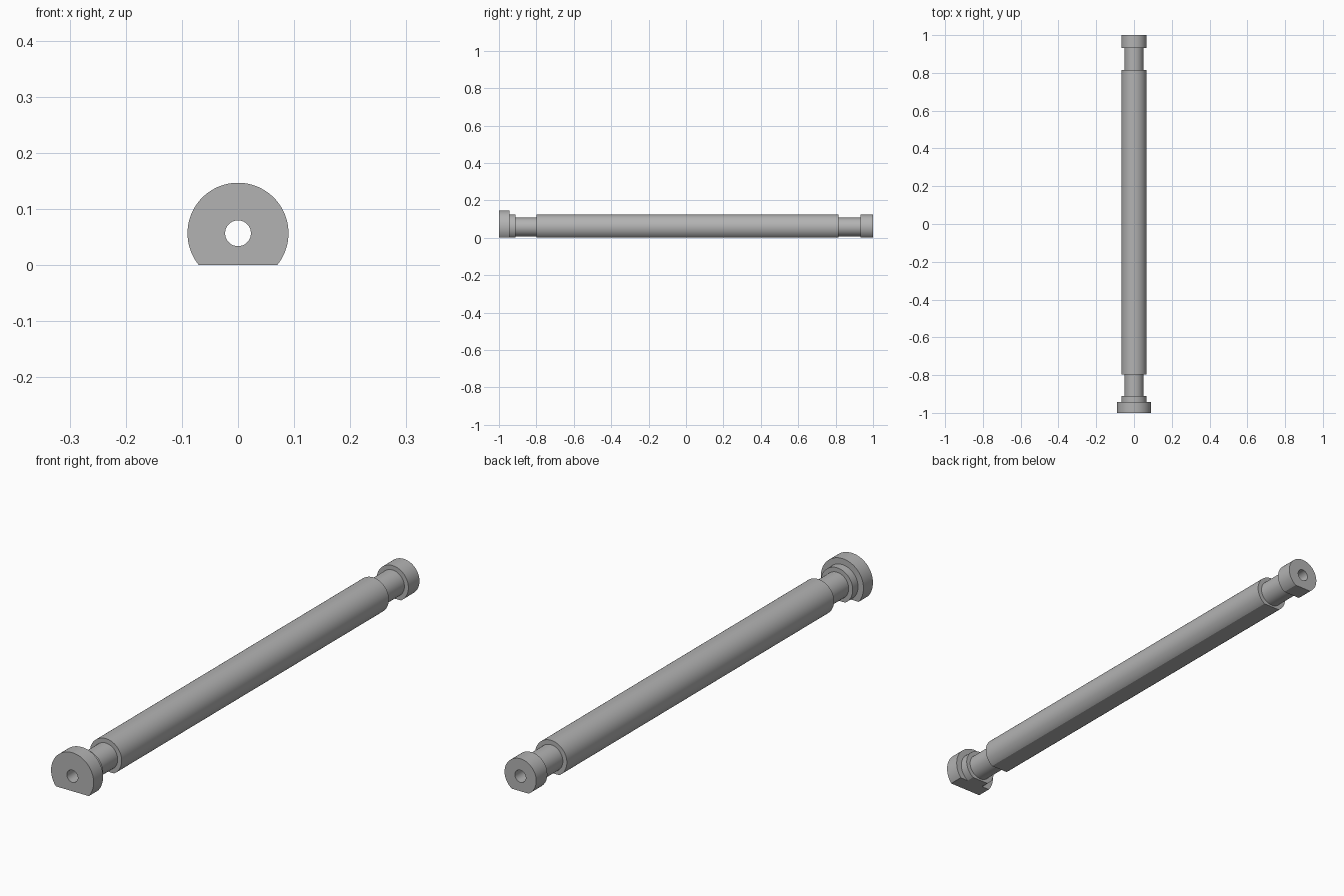
import bpy, bmesh, math
from mathutils import Vector, Matrix

cube = bpy.data.objects.get("Cube")
if cube:
    bpy.data.objects.remove(cube, do_unlink=True)

AXIS_Z = 0.057
BORE = 0.023
STEPS = 96

grey = bpy.data.materials.new("plain grey")
grey.use_nodes = True
colour = (0.45, 0.45, 0.45, 1)
grey.diffuse_color = colour
grey.node_tree.nodes["Principled BSDF"].inputs["Base Color"].default_value = colour

# Stepped sections along the shaft: start, end, radius
sections = [
    (-1.0, -0.943, 0.09),     # wide head
    (-0.943, -0.911, 0.067),  # collar
    (-0.911, -0.798, 0.05),   # front neck
    (-0.798, 0.815, 0.067),   # body
    (0.815, 0.933, 0.05),     # rear neck
    (0.933, 1.0, 0.067),      # end cap
]
profile = [(-1.0, BORE)]
for start, end, radius in sections:
    profile += [(start, radius), (end, radius)]
profile.append((1.0, BORE))

# Revolve the closed profile around the bore
bm = bmesh.new()
rings = []
for i in range(STEPS):
    a = math.tau * i / STEPS
    rings.append([bm.verts.new((r * math.sin(a), y, AXIS_Z + r * math.cos(a)))
                  for y, r in profile])
for i, ring in enumerate(rings):
    after = rings[(i + 1) % STEPS]
    for j in range(len(profile)):
        k = (j + 1) % len(profile)
        bm.faces.new((ring[j], ring[k], after[k], after[j]))

# Slice the underside flat and close the cuts
bmesh.ops.bisect_plane(bm, geom=bm.verts[:] + bm.edges[:] + bm.faces[:],
                       plane_co=(0, 0, 0), plane_no=(0, 0, -1), clear_outer=True)
rim = [e for e in bm.edges if e.is_boundary]
bmesh.ops.holes_fill(bm, edges=rim, sides=0)
bmesh.ops.recalc_face_normals(bm, faces=bm.faces[:])

mesh = bpy.data.meshes.new("stepped_shaft")
bm.to_mesh(mesh)
bm.free()
mesh.materials.append(grey)
shaft = bpy.data.objects.new("stepped_shaft", mesh)
bpy.context.collection.objects.link(shaft)

bpy.ops.object.select_all(action="DESELECT")
shaft.select_set(True)
bpy.context.view_layer.objects.active = shaft
bpy.ops.object.shade_smooth_by_angle(angle=math.radians(25))
